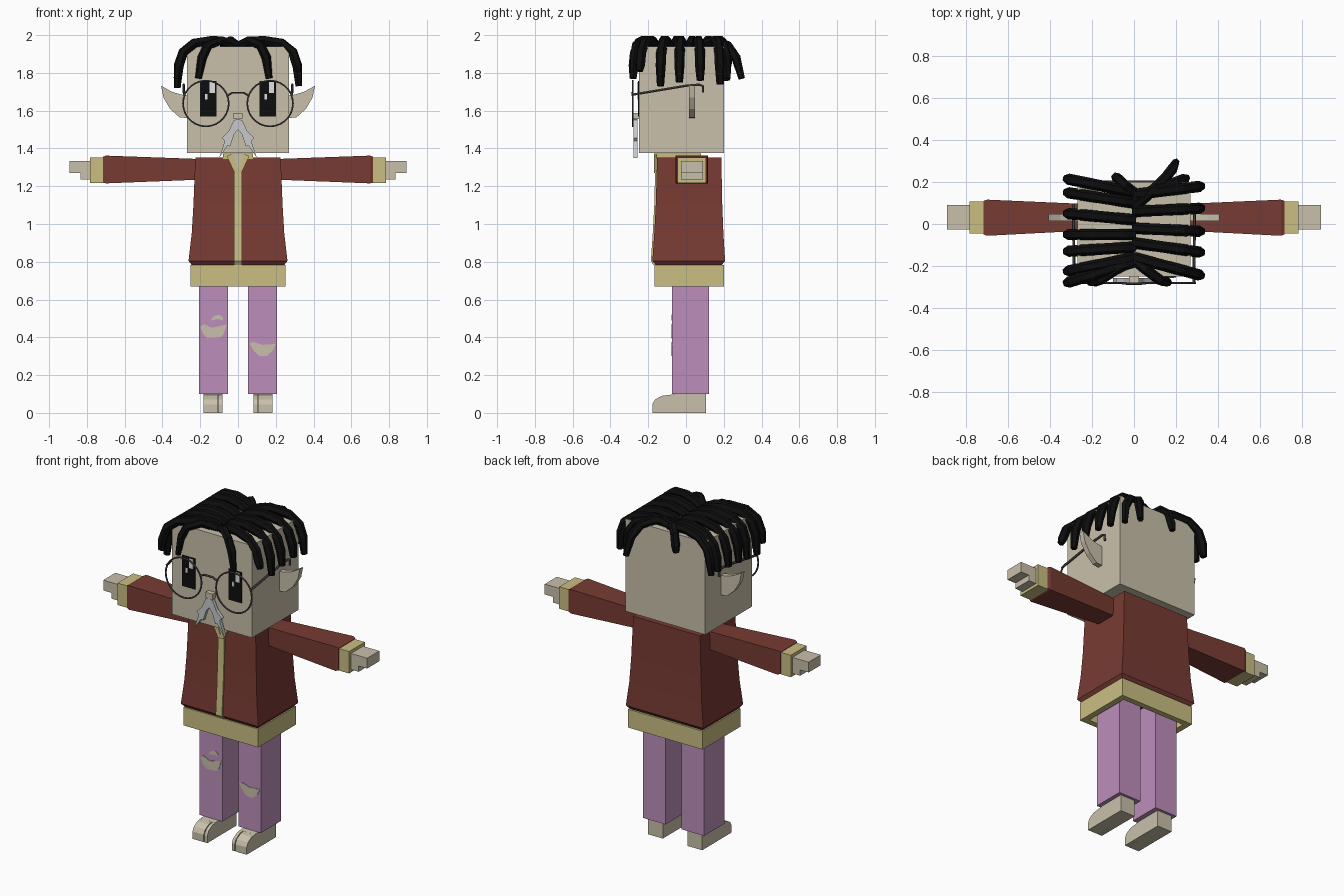
import bpy, bmesh, math

cube = bpy.data.objects.get("Cube")
if cube:
    bpy.data.objects.remove(cube, do_unlink=True)


def material(name, srgb):
    lin = [((c / 255 + 0.055) / 1.055) ** 2.4 if c > 10 else c / 255 / 12.92 for c in srgb]
    m = bpy.data.materials.new(name)
    m.use_nodes = True
    m.diffuse_color = (*lin, 1)
    m.node_tree.nodes["Principled BSDF"].inputs["Base Color"].default_value = (*lin, 1)
    return m


SKIN = material("skin", (201, 192, 171))
RED = material("red_cloth", (120, 59, 51))
OLIVE = material("olive_trim", (202, 190, 130))
PURPLE = material("purple_trousers", (189, 143, 187))
BLACK = material("black_hair", (13, 13, 13))
WIRE = material("grey_wire", (88, 84, 82))
WHITE = material("eye_white", (225, 225, 225))
GREY = material("grey_whiskers", (200, 201, 203))


def finish(name, bm, mat):
    bmesh.ops.recalc_face_normals(bm, faces=bm.faces)
    me = bpy.data.meshes.new(name)
    bm.to_mesh(me)
    bm.free()
    me.materials.append(mat)
    ob = bpy.data.objects.new(name, me)
    bpy.context.collection.objects.link(ob)
    return ob


def loft(name, rings, mat, cyclic=False):
    """Skin a list of point rings; cap the ends, or join last to first."""
    bm = bmesh.new()
    loops = [[bm.verts.new(p) for p in ring] for ring in rings]
    n = len(loops[0])
    pairs = list(zip(loops, loops[1:]))
    if cyclic:
        pairs.append((loops[-1], loops[0]))
    else:
        bm.faces.new(loops[0])
        bm.faces.new(loops[-1])
    for a, b in pairs:
        for i in range(n):
            j = (i + 1) % n
            bm.faces.new((a[i], a[j], b[j], b[i]))
    return finish(name, bm, mat)


def rect_z(z, hx, y0, y1):
    return [(-hx, y0, z), (hx, y0, z), (hx, y1, z), (-hx, y1, z)]


def rect_x(x, y0, y1, z0, z1):
    return [(x, y0, z0), (x, y1, z0), (x, y1, z1), (x, y0, z1)]


def box(name, x0, x1, y0, y1, z0, z1, mat):
    return loft(name, [rect_x(x0, y0, y1, z0, z1), rect_x(x1, y0, y1, z0, z1)], mat)


def plate(name, pts, y0, y1, mat):
    """Outline in x and z, extruded along y."""
    return loft(name, [[(x, y, z) for x, z in pts] for y in (y0, y1)], mat)


def tube(name, pts, radius, mat, closed=False, tip=1.0, sides=1):
    cu = bpy.data.curves.new(name, "CURVE")
    cu.dimensions = "3D"
    cu.bevel_depth = radius
    cu.bevel_resolution = sides
    cu.use_fill_caps = True
    sp = cu.splines.new("POLY")
    sp.points.add(len(pts) - 1)
    for p, co in zip(sp.points, pts):
        p.co = (*co, 1)
    sp.points[-1].radius = tip
    sp.use_cyclic_u = closed
    sp.use_smooth = False
    tmp = bpy.data.objects.new(name + "_path", cu)
    bpy.context.collection.objects.link(tmp)
    me = bpy.data.meshes.new_from_object(tmp.evaluated_get(bpy.context.evaluated_depsgraph_get()))
    bpy.data.objects.remove(tmp, do_unlink=True)
    me.materials.clear()
    me.materials.append(mat)
    ob = bpy.data.objects.new(name, me)
    bpy.context.collection.objects.link(ob)
    return ob


# Head, nose and body
box("head", -0.27, 0.27, -0.25, 0.2, 1.376, 1.94, SKIN)
box("nose", -0.024, 0.024, -0.28, -0.25, 1.555, 1.588, SKIN)
loft("jacket", [rect_z(0.783, 0.245, -0.16, 0.19), rect_z(0.805, 0.262, -0.178, 0.207),
                rect_z(0.95, 0.245, -0.168, 0.198), rect_z(1.1, 0.236, -0.16, 0.192),
                rect_z(1.352, 0.226, -0.153, 0.187)], RED)
loft("jacket_hem", [rect_z(0.67, 0.252, -0.166, 0.2), rect_z(0.782, 0.252, -0.166, 0.2),
                    rect_z(0.782, 0.215, -0.13, 0.165), rect_z(0.67, 0.215, -0.13, 0.165)],
     OLIVE, cyclic=True)
loft("front_placket", [rect_z(0.783, 0.021, -0.172, -0.1), rect_z(0.805, 0.021, -0.186, -0.1),
                       rect_z(0.95, 0.021, -0.176, -0.1), rect_z(1.1, 0.021, -0.168, -0.1),
                       rect_z(1.33, 0.021, -0.162, -0.1)], OLIVE)
box("collar", -0.08, 0.08, -0.155, 0.08, 1.345, 1.372, OLIVE)
plate("neck_opening", [(-0.035, 1.374), (0.035, 1.374), (0, 1.29)], -0.166, -0.157, SKIN)

# Whiskers: two forked halves
for s, side in ((1, "left"), (-1, "right")):
    whisker = [(0, 1.555), (0.022, 1.55), (0.05, 1.49), (0.085, 1.455), (0.07, 1.44),
               (0.1, 1.35), (0.055, 1.415), (0.042, 1.41), (0.02, 1.475), (0, 1.5)]
    plate(side + "_moustache", [(s * x, z) for x, z in whisker], -0.279, -0.258, GREY)

    # Collar flap
    plate(side + "_lapel", [(s * x, z) for x, z in
          [(0.03, 1.372), (0.06, 1.36), (0.018, 1.27), (0, 1.27), (0, 1.29)]],
          -0.17, -0.15, OLIVE)

    # Pointed ear
    ear = [(0.26, 1.68), (0.3, 1.685), (0.35, 1.7), (0.407, 1.732), (0.395, 1.67),
           (0.36, 1.61), (0.31, 1.565), (0.26, 1.56)]
    plate(side + "_ear", [(s * x, z) for x, z in ear], 0.015, 0.047, SKIN)

    # Eye with two highlights, both glints on the same side
    cx = 0.157 * s
    box(side + "_eye", cx - 0.044, cx + 0.044, -0.254, -0.245, 1.57, 1.758, BLACK)
    box(side + "_eye_glint", cx + 0.007, cx + 0.034, -0.257, -0.25, 1.693, 1.752, WHITE)
    box(side + "_eye_spark", cx - 0.018, cx - 0.004, -0.257, -0.25, 1.66, 1.688, WHITE)

    # Spectacle rim and temple
    rim = [(s * 0.17 + 0.121 * math.cos(a), -0.282, 1.638 + 0.121 * math.sin(a))
           for a in (i * math.tau / 28 for i in range(28))]
    tube(side + "_lens_rim", rim, 0.005, WIRE, closed=True)
    tube(side + "_temple", [(s * 0.285, -0.282, 1.685), (s * 0.288, 0, 1.732),
                            (s * 0.288, 0.07, 1.738), (s * 0.288, 0.09, 1.73),
                            (s * 0.288, 0.09, 1.695)], 0.007, WIRE)

    # Sleeve, cuff and stepped hand
    loft(side + "_sleeve", [rect_x(s * 0.2, -0.03, 0.094, 1.235, 1.344),
                            rect_x(s * 0.7, -0.056, 0.116, 1.215, 1.362),
                            rect_x(s * 0.716, -0.05, 0.11, 1.222, 1.355)], RED)
    box(side + "_cuff", s * 0.7, s * 0.783, -0.046, 0.106, 1.218, 1.352, OLIVE)
    hand = [(0.77, 1.333), (0.892, 1.333), (0.892, 1.27), (0.835, 1.27), (0.835, 1.235),
            (0.77, 1.235)]
    plate(side + "_hand", [(s * x, z) for x, z in hand], -0.027, 0.09, SKIN)

    # Trouser leg
    box(side + "_trouser_leg", s * 0.054, s * 0.207, -0.074, 0.121, 0.1, 0.785, PURPLE)

    # Foot with a separate big toe
    sole = [(0.105, 0), (0.105, 0.105), (-0.05, 0.1), (-0.13, 0.09), (-0.165, 0.07),
            (-0.178, 0.045), (-0.178, 0)]
    heel = sole[:3] + [(-0.1, 0.094), (-0.1, 0)]
    for part, prof, x0, x1 in (("foot", heel, 0.083, 0.183), ("big_toe", sole, 0.083, 0.102),
                               ("toes", sole, 0.107, 0.183)):
        loft(side + "_" + part, [[(s * x, y, z) for y, z in prof] for x in (x0, x1)], SKIN)

tube("spectacle_bridge", [(-0.055, -0.282, 1.68), (-0.03, -0.284, 1.695), (0.03, -0.284, 1.695),
                          (0.055, -0.282, 1.68)], 0.006, WIRE)

# Torn knees
rips = {
    "right_knee_rip": [(-0.2, 0.455), (-0.18, 0.47), (-0.14, 0.45), (-0.06, 0.468), (-0.075, 0.42),
                       (-0.09, 0.4), (-0.16, 0.395), (-0.185, 0.42)],
    "right_thigh_rip": [(-0.145, 0.488), (-0.13, 0.512), (-0.1, 0.52), (-0.08, 0.505),
                        (-0.078, 0.49), (-0.11, 0.497)],
    "left_knee_rip": [(0.06, 0.37), (0.085, 0.375), (0.13, 0.36), (0.2, 0.365), (0.185, 0.33),
                      (0.15, 0.3), (0.11, 0.303), (0.08, 0.335)],
}
for name, pts in rips.items():
    plate(name, pts, -0.077, -0.07, SKIN)

# Locks sweeping from the parting over each side: side, root y, tip y, tip z
locks = [(-1, 0.15, 0.215, 1.76), (-1, 0.1, 0.15, 1.76), (-1, 0.02, 0.05, 1.75),
         (-1, -0.05, -0.05, 1.74), (-1, -0.11, -0.13, 1.73), (-1, -0.16, -0.225, 1.72),
         (-1, -0.18, -0.28, 1.77),
         (1, 0.14, 0.18, 1.74), (1, 0.06, 0.075, 1.76), (1, -0.02, -0.035, 1.75),
         (1, -0.09, -0.135, 1.73), (1, -0.16, -0.245, 1.81)]
SWEEP = [(0, 1.938), (0.05, 1.962), (0.13, 1.973), (0.23, 1.958), (0.29, 1.91), (0.313, 1.84)]
for i, (s, y0, y1, tip_z) in enumerate(locks):
    path = [(s * x, y0 + (y1 - y0) * x / 0.32, z) for x, z in SWEEP]
    tube("side_lock_%d" % i, path + [(s * 0.322, y1, tip_z)], 0.027, BLACK, tip=0.7)

# Locks falling over the forehead and the back: root, crown, bend, drop, tip
falls = {
    "right_fringe": [(0, -0.17), (-0.09, -0.22), (-0.16, -0.265), (-0.19, -0.275), (-0.21, -0.278)],
    "left_fringe": [(0, -0.17), (0.06, -0.22), (0.12, -0.265), (0.15, -0.275), (0.165, -0.278)],
    "left_back_lock": [(0, 0.08), (0.08, 0.15), (0.15, 0.22), (0.185, 0.265), (0.2, 0.295)],
    "corner_back_lock": [(0, 0.12), (0.1, 0.165), (0.2, 0.2), (0.24, 0.215), (0.25, 0.22)],
    "right_back_lock": [(0, 0.15), (-0.04, 0.18), (-0.07, 0.21), (-0.085, 0.222), (-0.09, 0.225)],
}
for name, pts in falls.items():
    heights = (1.94, 1.972, 1.945, 1.88, 1.84 if name == "right_back_lock" else 1.77)
    tube(name, [(x, y, z) for (x, y), z in zip(pts, heights)], 0.025, BLACK, tip=0.7)
